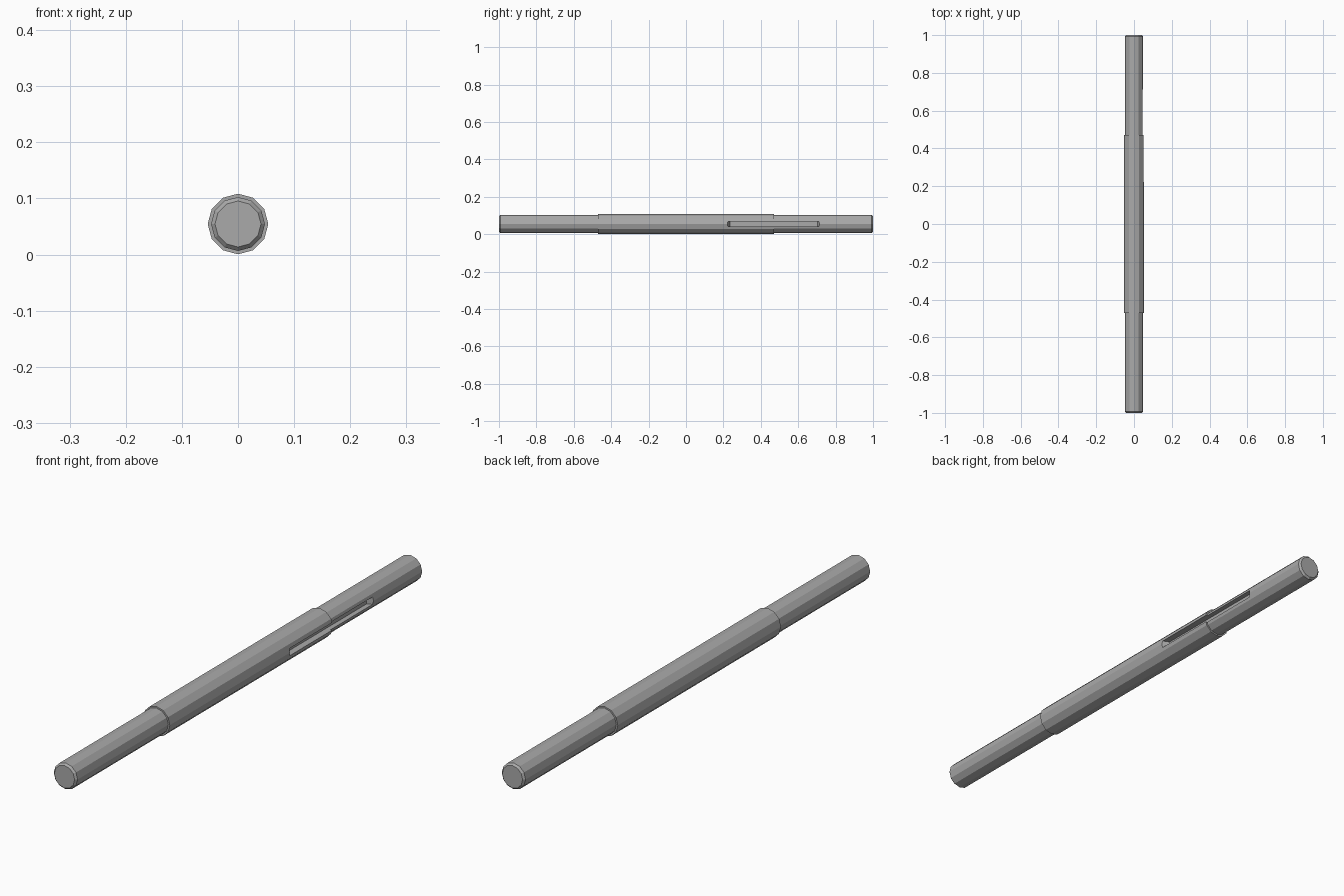
import bpy, bmesh
from math import sin, cos, pi

if "Cube" in bpy.data.objects:
    bpy.data.objects.remove(bpy.data.objects["Cube"])

SIDES = 12
AXIS_Z = 0.0545

steel = bpy.data.materials.new("grey_steel")
steel.use_nodes = True
grey = (0.4, 0.4, 0.4, 1)
steel.diffuse_color = grey
steel.node_tree.nodes["Principled BSDF"].inputs["Base Color"].default_value = grey


def make_object(name, bm):
    bmesh.ops.recalc_face_normals(bm, faces=bm.faces)
    mesh = bpy.data.meshes.new(name)
    bm.to_mesh(mesh)
    bm.free()
    mesh.materials.append(steel)
    obj = bpy.data.objects.new(name, mesh)
    bpy.context.collection.objects.link(obj)
    return obj


def loft(name, rings):
    """Join successive rings of points and cap both ends."""
    bm = bmesh.new()
    loops = [[bm.verts.new(p) for p in ring] for ring in rings]
    n = len(loops[0])
    for a, b in zip(loops, loops[1:]):
        for i in range(n):
            j = (i + 1) % n
            bm.faces.new((a[i], a[j], b[j], b[i]))
    bm.faces.new(loops[0])
    bm.faces.new(loops[-1])
    return make_object(name, bm)


def circle(y, r):
    return [(r * sin(2 * pi * i / SIDES), y, AXIS_Z + r * cos(2 * pi * i / SIDES))
            for i in range(SIDES)]


# Stepped shaft with a thicker middle and chamfered ends
half = [(0.47, 0.054), (0.47, 0.048), (0.993, 0.048), (1.0, 0.041)]
profile = [(-y, r) for y, r in reversed(half)] + half
shaft = loft("stepped_shaft", [circle(y, r) for y, r in profile])

# Keyway slot in the left side, with slightly sloping ends
def slot_ring(x, y0, y1, h=0.0135):
    return [(x, y0, AXIS_Z - h), (x, y1, AXIS_Z - h),
            (x, y1, AXIS_Z + h), (x, y0, AXIS_Z + h)]

cutter = loft("keyway_cutter", [slot_ring(0.026, 0.234, 0.704),
                                slot_ring(0.054, 0.222, 0.716),
                                slot_ring(0.08, 0.222, 0.716)])
cutter.hide_render = True

cut = shaft.modifiers.new("keyway", "BOOLEAN")
cut.operation = "DIFFERENCE"
cut.solver = "EXACT"
cut.object = cutter
bpy.context.view_layer.objects.active = shaft
bpy.ops.object.modifier_apply(modifier=cut.name)
bpy.data.objects.remove(cutter)
